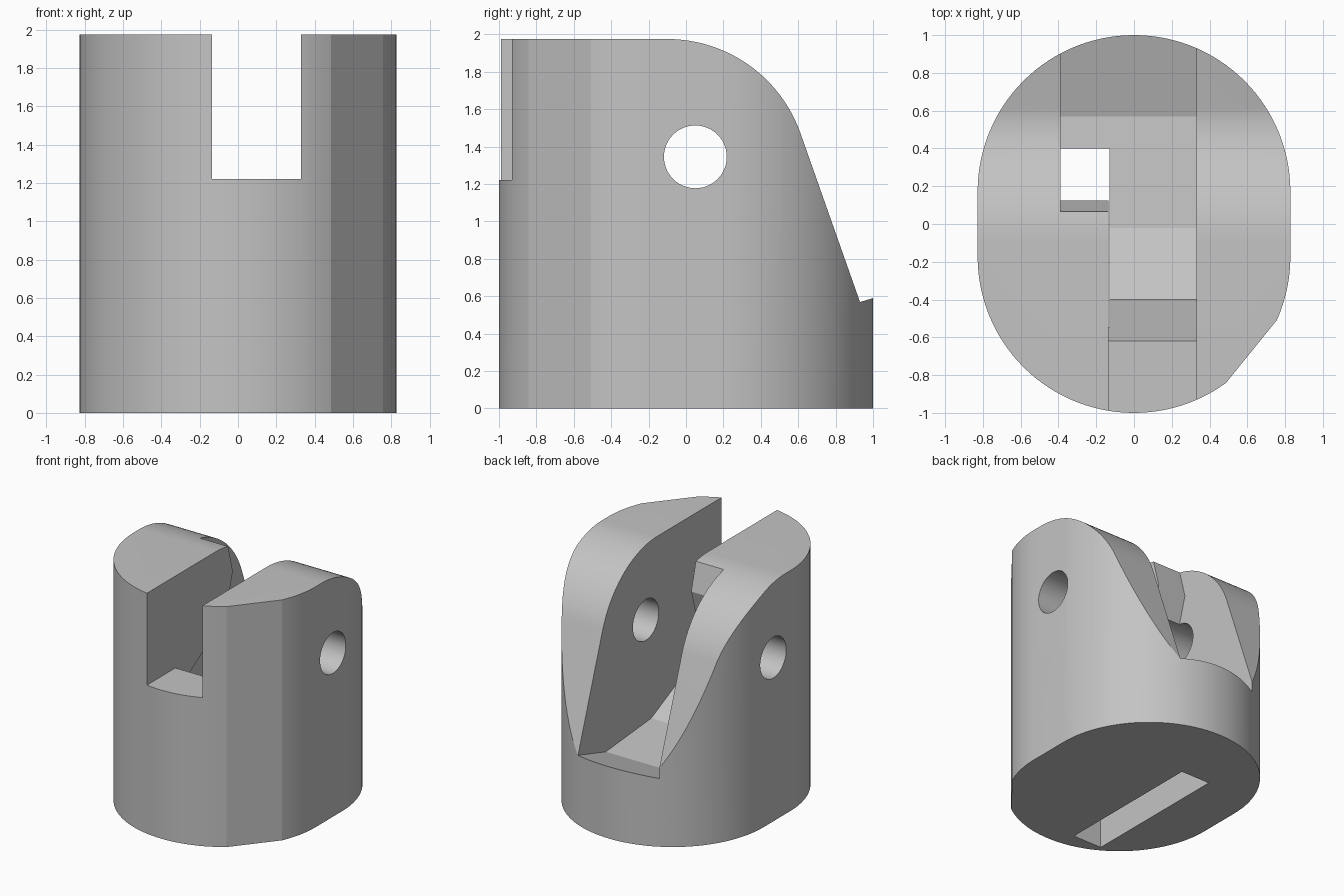
import bpy, bmesh, math

cube = bpy.data.objects.get("Cube")
if cube:
    bpy.data.objects.remove(cube, do_unlink=True)

grey = bpy.data.materials.new("plain grey")
grey.use_nodes = True
colour = (0.55, 0.55, 0.55, 1)
grey.diffuse_color = colour
grey.node_tree.nodes["Principled BSDF"].inputs["Base Color"].default_value = colour


def prism(name, points, place, low, high):
    """Extrude a 2D outline; place(u, v, w) maps it into space."""
    bm = bmesh.new()
    rings = [[bm.verts.new(place(u, v, w)) for u, v in points] for w in (low, high)]
    bm.faces.new(rings[0])
    bm.faces.new(rings[1])
    n = len(points)
    for i in range(n):
        j = (i + 1) % n
        bm.faces.new((rings[0][i], rings[0][j], rings[1][j], rings[1][i]))
    bmesh.ops.recalc_face_normals(bm, faces=bm.faces)
    mesh = bpy.data.meshes.new(name)
    bm.to_mesh(mesh)
    bm.free()
    mesh.materials.append(grey)
    obj = bpy.data.objects.new(name, mesh)
    bpy.context.collection.objects.link(obj)
    return obj


def arc(cx, cy, r, start, end, steps):
    return [(cx + r * math.cos(math.radians(start + (end - start) * i / steps)),
             cy + r * math.sin(math.radians(start + (end - start) * i / steps)))
            for i in range(steps + 1)]


def upright(u, v, w):
    return (u, v, w)


def sideways(u, v, w):
    return (w, u, v)


# Body: two half circles joined by flat sides, with one small flat at the front
r, offset = 0.828, 0.172
outline = arc(0, offset, r, 0, 180, 60) + arc(0, -offset, r, 180, 360, 60)
outline = [(x, y) for x, y in outline if not (y < -0.3 and 0.52 < x < 0.74)]
body = prism("forked_body", outline, upright, 0, 1.975)

# Rounded and sloping back of both prongs, ending in a raised rim
back_cut = (arc(-0.1, 1.22, 0.755, 90, 70, 6)[:-1] + arc(-0.1, 1.22, 0.755, 70, 20, 18)
            + [(0.93, 0.57), (1.2, 0.65), (1.2, 2.2), (-0.1, 2.2)])

# Main slot with its stepped floor
slot_cut = [(-1.2, 1.22), (-0.62, 1.22), (-0.4, 0.69), (-0.02, 0.51), (0.57, 0.46),
            (1.2, 0.65), (1.2, 2.2), (-1.2, 2.2)]

# Side pocket that opens through the underside
pocket_cut = [(0.06, 2.2), (0.06, 1.975), (0.125, 1.73), (0.03, 1.4), (-0.42, 1.12),
              (-0.85, 0.85), (-0.85, -0.1), (0.4, -0.1), (0.4, 0.475), (0.57, 0.46),
              (1.2, 0.65), (1.2, 2.2)]

# Cross pin hole
pin_cut = arc(0.05, 1.345, 0.168, 0, 360, 48)[:-1]

cuts = [("back_cutter", back_cut, -1.2, 1.2), ("slot_cutter", slot_cut, -0.135, 0.33),
        ("pocket_cutter", pocket_cut, -0.39, -0.13), ("pin_cutter", pin_cut, -1.2, 1.2)]
cutters = []
for name, points, low, high in cuts:
    cutter = prism(name, points, sideways, low, high)
    cutter.hide_render = True
    cutters.append(cutter)
    mod = body.modifiers.new(name, "BOOLEAN")
    mod.operation = "DIFFERENCE"
    mod.solver = "EXACT"
    mod.object = cutter

# Bake the cuts and remove the cutters
bpy.ops.object.select_all(action="DESELECT")
body.select_set(True)
bpy.context.view_layer.objects.active = body
for mod in list(body.modifiers):
    bpy.ops.object.modifier_apply(modifier=mod.name)
for cutter in cutters:
    bpy.data.objects.remove(cutter, do_unlink=True)
bpy.ops.object.shade_smooth_by_angle(angle=math.radians(15))
